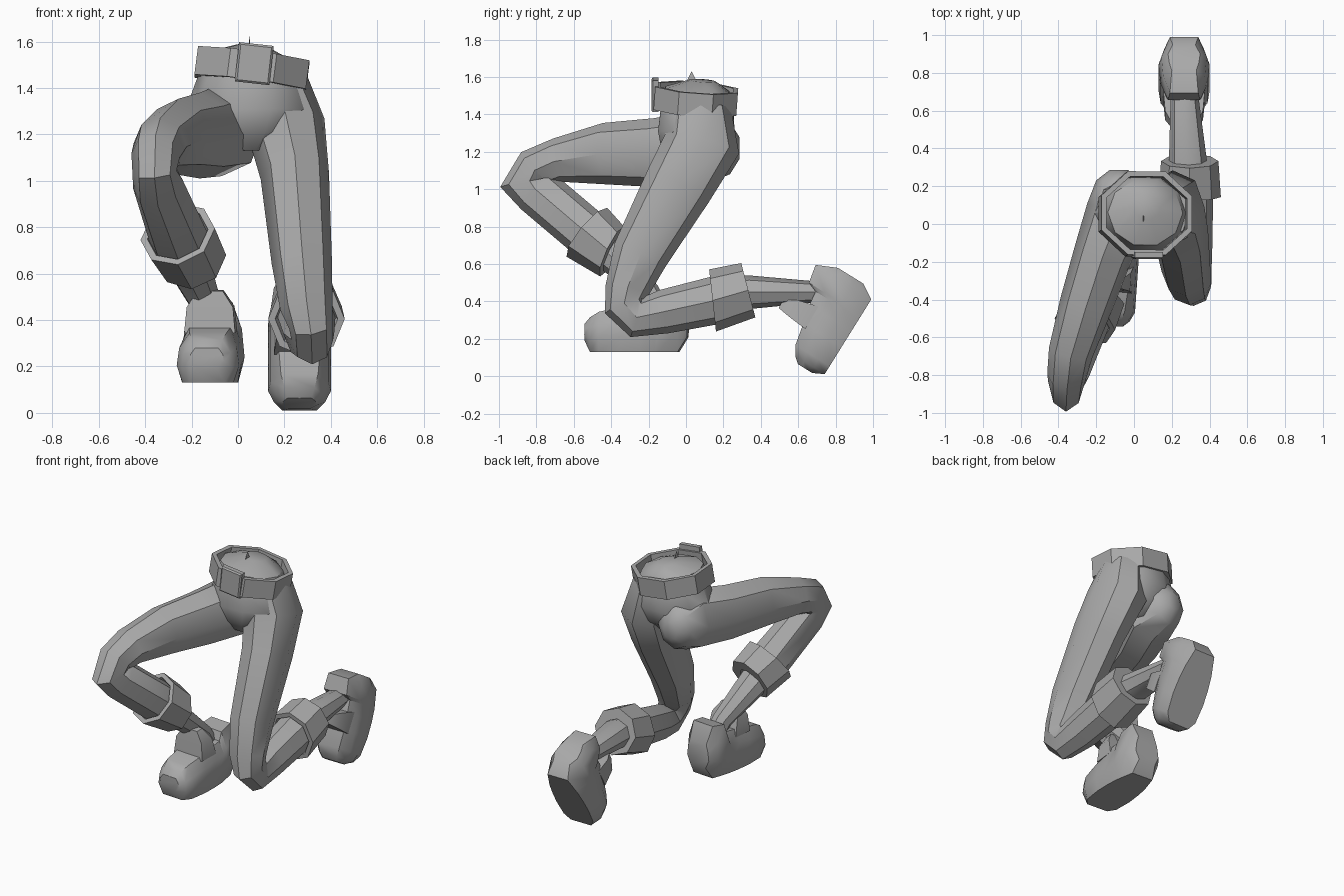
import bpy, bmesh, math
from mathutils import Vector, Matrix

cube = bpy.data.objects.get("Cube")
if cube:
    bpy.data.objects.remove(cube, do_unlink=True)

grey = bpy.data.materials.new("plain grey")
grey.use_nodes = True
colour = (0.4, 0.4, 0.4, 1)
grey.diffuse_color = colour
grey.node_tree.nodes["Principled BSDF"].inputs["Base Color"].default_value = colour


def finish(name, bm, angle=40):
    """Turn a bmesh into a shaded object."""
    bmesh.ops.recalc_face_normals(bm, faces=bm.faces)
    mesh = bpy.data.meshes.new(name)
    bm.to_mesh(mesh)
    bm.free()
    mesh.materials.append(grey)
    obj = bpy.data.objects.new(name, mesh)
    bpy.context.collection.objects.link(obj)
    bpy.ops.object.select_all(action='DESELECT')
    obj.select_set(True)
    bpy.context.view_layer.objects.active = obj
    bpy.ops.object.shade_smooth_by_angle(angle=math.radians(angle))


def ring(centre, axis, w, h, sides=8, turn=0.0):
    """Polygon of half-width w and half-depth h, square to the axis."""
    d = Vector(axis).normalized()
    side = (Vector((1, 0, 0)) - d * d.x).normalized()
    up = d.cross(side)
    angles = [2 * math.pi * (i + turn) / sides for i in range(sides)]
    return [Vector(centre) + side * w * math.cos(a) + up * h * math.sin(a) for a in angles]


def skin(bm, rings, closed=False):
    """Bridge the rings; cap the ends or join the last to the first."""
    loops = [[bm.verts.new(p) for p in r] for r in rings]
    n = len(loops[0])
    pairs = list(zip(loops, loops[1:]))
    if closed:
        pairs.append((loops[-1], loops[0]))
    else:
        bm.faces.new(loops[0])
        bm.faces.new(loops[-1])
    for a, b in pairs:
        for i in range(n):
            j = (i + 1) % n
            bm.faces.new((a[i], a[j], b[j], b[i]))


def limb(name, stations):
    """Loft along a path of (x, y, z, half-width, half-depth)."""
    pts = [Vector(s[:3]) for s in stations]
    steps = [(b - a).normalized() for a, b in zip(pts, pts[1:])]
    axes = [steps[0]] + [a + b for a, b in zip(steps, steps[1:])] + [steps[-1]]
    bm = bmesh.new()
    skin(bm, [ring(p, d, s[3], s[4]) for p, d, s in zip(pts, axes, stations)])
    finish(name, bm)


def band(name, start, end, axes, sizes, walls, turn=0.0):
    """Collar between two rims, each with its own axis, size and wall."""
    rims = list(zip((start, end), axes, sizes, walls))
    outer = [ring(p, d, w, h, 8, turn) for p, d, (w, h), t in rims]
    inner = [ring(p, d, w - t, h - t, 8, turn) for p, d, (w, h), t in reversed(rims)]
    bm = bmesh.new()
    skin(bm, outer + inner, closed=True)
    finish(name, bm, 20)


# Waist and hips
tilt = Vector((0.13, 0.075, 1))
bm = bmesh.new()
skin(bm, [ring((0.07, 0.09, 1.58), tilt, 0.07, 0.07, 10),
          ring((0.06, 0.06, 1.53), tilt, 0.2, 0.18, 10),
          ring((0.06, 0.06, 1.42), tilt, 0.235, 0.205, 10),
          ring((0.055, 0.055, 1.31), (0, 0, 1), 0.28, 0.215, 10),
          ring((0.05, 0.05, 1.21), (0, 0, 1), 0.22, 0.19, 10),
          ring((0.05, 0.04, 1.13), (0, 0, 1), 0.08, 0.11, 10)])
finish("hips", bm)

# Small sliver of cloth above the waist
bm = bmesh.new()
bmesh.ops.create_cone(bm, segments=4, radius1=0.04, radius2=0, depth=0.08,
                      matrix=Matrix.Translation((0.05, 0.03, 1.59)) @ Matrix.Diagonal((0.15, 1, 1, 1)))
finish("waist_peak", bm)

# Belt
mid = Vector((0.06, 0.053, 1.482))
up = tilt.normalized() * 0.062
band("belt", mid - up, mid + up, (tilt, tilt), [(0.262, 0.24)] * 2, (0.03, 0.03), 0.5)

# Buckle: block with a raised, inset front face
bm = bmesh.new()
place = Matrix.Translation((0.07, -0.162, 1.505)) @ Matrix.Rotation(0.11, 4, 'Y')
bmesh.ops.create_cube(bm, size=1, matrix=place @ Matrix.Diagonal((0.15, 0.03, 0.17, 1)))
bm.normal_update()
front = min(bm.faces, key=lambda f: f.calc_center_median().y)
bmesh.ops.inset_region(bm, faces=[front], thickness=0.012, depth=0.008)
finish("buckle", bm, 10)

# Kneeling left leg
limb("left_trouser_leg", [
    (0.17, 0.08, 1.43, 0.13, 0.16), (0.205, 0.085, 1.24, 0.17, 0.205),
    (0.245, -0.04, 1.02, 0.148, 0.185), (0.275, -0.245, 0.65, 0.13, 0.15),
    (0.295, -0.315, 0.46, 0.114, 0.118), (0.315, -0.325, 0.375, 0.095, 0.115),
    (0.32, -0.265, 0.315, 0.09, 0.11), (0.305, -0.12, 0.345, 0.11, 0.118),
    (0.295, 0.20, 0.415, 0.125, 0.13)])
limb("left_ankle", [(0.29, 0.18, 0.42, 0.10, 0.10), (0.285, 0.34, 0.45, 0.10, 0.09),
                    (0.265, 0.72, 0.45, 0.07, 0.055), (0.265, 0.80, 0.42, 0.07, 0.06)])
band("left_cuff", (0.295, 0.142, 0.405), (0.295, 0.333, 0.46),
     [(0, 1, 0.11), (0, 1, 0.26)], [(0.165, 0.167), (0.152, 0.15)], (0.03, 0.07))

# Raised right leg
limb("right_trouser_leg", [
    (-0.08, 0.285, 1.22, 0.05, 0.06), (-0.08, 0.235, 1.22, 0.12, 0.14),
    (-0.07, 0.08, 1.22, 0.18, 0.20), (-0.165, -0.16, 1.195, 0.155, 0.185),
    (-0.255, -0.43, 1.19, 0.14, 0.165), (-0.335, -0.68, 1.155, 0.118, 0.12),
    (-0.355, -0.80, 1.11, 0.105, 0.12), (-0.36, -0.835, 1.035, 0.095, 0.16),
    (-0.345, -0.79, 0.985, 0.11, 0.13), (-0.25, -0.50, 0.74, 0.13, 0.13)])
limb("right_ankle", [(-0.25, -0.53, 0.76, 0.10, 0.10), (-0.225, -0.42, 0.66, 0.10, 0.09),
                     (-0.13, -0.20, 0.45, 0.065, 0.06), (-0.11, -0.15, 0.36, 0.06, 0.06)])
band("right_cuff", (-0.26, -0.53, 0.77), (-0.2, -0.395, 0.667),
     [(0.25, 0.77, -0.64), (0.2, 0.9, -0.43)], [(0.165, 0.17), (0.152, 0.148)], (0.03, 0.07))


def shoe(name, heel, toe, lift):
    """Shoe with its sole heel at a point, toe and upward directions given."""
    t = Vector(toe).normalized()
    u = Vector(lift)
    u = (u - t * u.dot(t)).normalized()
    s = t.cross(u)

    def at(x, along, high):
        return Vector(heel) + s * x + t * along + u * high

    # along, bottom, top, half-width at sole, middle and top
    sections = [(-0.05, 0.08, 0.24, 0.06, 0.085, 0.065), (0.0, 0, 0.35, 0.075, 0.12, 0.075),
                (0.10, 0, 0.33, 0.10, 0.135, 0.085), (0.12, 0, 0.275, 0.105, 0.135, 0.085),
                (0.2, 0, 0.265, 0.115, 0.135, 0.09), (0.3, 0, 0.24, 0.12, 0.135, 0.09),
                (0.42, 0, 0.215, 0.11, 0.135, 0.08), (0.47, 0, 0.185, 0.075, 0.11, 0.065),
                (0.5, 0.06, 0.15, 0.045, 0.075, 0.05)]
    bm = bmesh.new()
    rings = []
    for a, lo, hi, ws, wm, wt in sections:
        half = [(ws, lo), (wm, lo + (hi - lo) * 0.35), (wm * 0.92, lo + (hi - lo) * 0.7), (wt, hi)]
        rings.append([at(x, a, h) for x, h in half] + [at(-x, a, h) for x, h in reversed(half)])
    skin(bm, rings)
    finish(name, bm)
    # Tongue rising in front of the ankle, narrower at its tip
    bm = bmesh.new()
    tongue = [(0.18, 0.32, 0.22, 0.11), (0.21, 0.31, 0.33, 0.1), (0.25, 0.30, 0.4, 0.055)]
    skin(bm, [[at(-w, b, h), at(w, b, h), at(w, f, h - 0.005), at(-w, f, h - 0.005)]
              for b, f, h, w in tongue])
    finish(name + "_tongue", bm)


shoe("left_shoe", (0.265, 0.99, 0.41), (0, -0.53, -0.85), (0, -0.85, 0.53))
shoe("right_shoe", (-0.10, -0.04, 0.13), (-0.07, -1, 0), (0, 0, 1))
